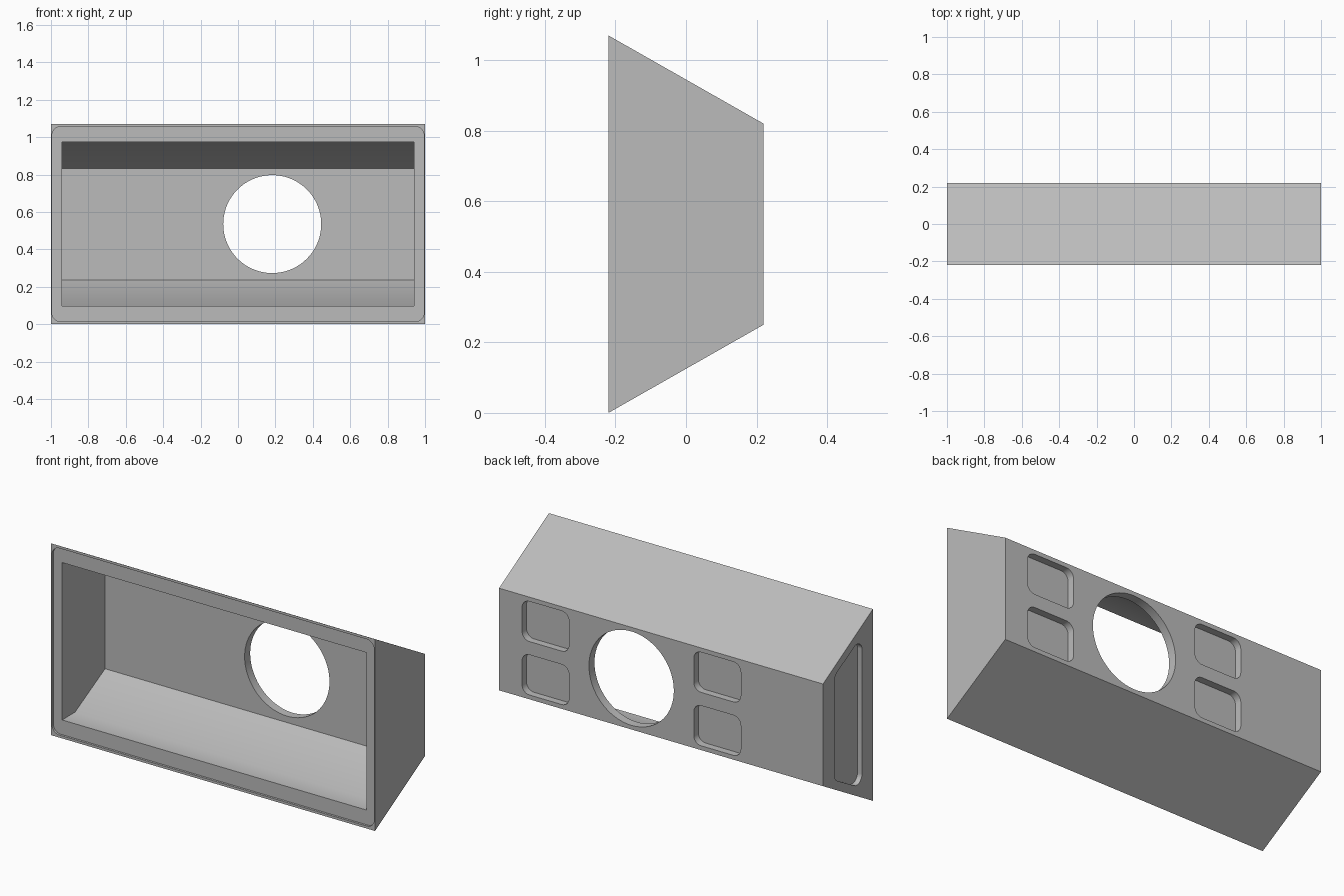
import bpy
import bmesh
import math
from mathutils import Vector

old = bpy.data.objects.get("Cube")
if old:
    bpy.data.objects.remove(old, do_unlink=True)

grey = bpy.data.materials.new("plain grey")
grey.use_nodes = True
COLOUR = (0.5, 0.5, 0.5, 1)
grey.diffuse_color = COLOUR
grey.node_tree.nodes["Principled BSDF"].inputs["Base Color"].default_value = COLOUR


def prism(name, outline, axis, start, end):
    """Extrude a 2D outline along x (outline is y, z) or y (outline is x, z)."""
    def place(p, d):
        return (d, p[0], p[1]) if axis == "x" else (p[0], d, p[1])
    bm = bmesh.new()
    face = bm.faces.new([bm.verts.new(place(p, start)) for p in outline])
    top = bmesh.ops.extrude_face_region(bm, geom=[face])
    shift = Vector(place((0, 0), end - start))
    verts = [v for v in top["geom"] if isinstance(v, bmesh.types.BMVert)]
    bmesh.ops.translate(bm, verts=verts, vec=shift)
    bmesh.ops.recalc_face_normals(bm, faces=bm.faces)
    mesh = bpy.data.meshes.new(name)
    bm.to_mesh(mesh)
    bm.free()
    mesh.materials.append(grey)
    obj = bpy.data.objects.new(name, mesh)
    bpy.context.collection.objects.link(obj)
    return obj


def rounded(corners, radius, steps=6):
    """Replace each corner of a convex outline by a tangent arc."""
    out = []
    pts = [Vector(c) for c in corners]
    for i, p in enumerate(pts):
        a = (pts[i - 1] - p).normalized()
        b = (pts[(i + 1) % len(pts)] - p).normalized()
        half = a.angle(b) / 2
        centre = p + (a + b).normalized() * radius / math.sin(half)
        first = p + a * radius / math.tan(half) - centre
        last = p + b * radius / math.tan(half) - centre
        for s in range(steps + 1):
            t = s / steps
            out.append(centre + first.lerp(last, t).normalized() * radius)
    return out


def box(x0, x1, z0, z1):
    return [(x0, z0), (x1, z0), (x1, z1), (x0, z1)]


def mirrored(half):
    """Complete a lower (y, z) profile by reflecting it about mid height."""
    return half + [(y, 2 * MID - z) for y, z in reversed(half)]


MID = 0.535
HOLE_X, HOLE_R = 0.183, 0.262

# tapered housing
housing = prism("housing", mirrored([(-0.22, 0), (0.22, 0.25)]), "x", -1, 1)

# front rim recess and main cavity
cutters = [
    prism("rim_recess", rounded(box(-0.994, 0.994, 0.014, 1.056), 0.045),
          "y", -0.3, -0.208),
    prism("cavity", mirrored([(-0.3, 0.096), (-0.094, 0.096), (0.171, 0.237)]),
          "x", -0.94, 0.94),
]

# round opening through the back wall
circle = [(HOLE_X + HOLE_R * math.cos(a), MID + HOLE_R * math.sin(a))
          for a in (math.tau * i / 72 for i in range(72))]
cutters.append(prism("round_opening", circle, "y", 0.1, 0.3))

# four shallow pockets on the back
for sx in (-1, 1):
    for sz in (-1, 1):
        cx, cz = HOLE_X + sx * 0.53, MID + sz * 0.149
        shape = box(cx - 0.145, cx + 0.145, cz - 0.112, cz + 0.112)
        cutters.append(prism("back_pocket", rounded(shape, 0.045), "y", 0.18, 0.3))

# tapered slot on one end
slot = mirrored([(-0.123, 0.11), (0.119, 0.245)])
cutters.append(prism("end_slot", rounded(slot, 0.045), "x", -1.1, -0.972))

bpy.context.view_layer.objects.active = housing
for cutter in cutters:
    cutter.hide_render = True
    mod = housing.modifiers.new(cutter.name, "BOOLEAN")
    mod.operation = "DIFFERENCE"
    mod.solver = "EXACT"
    mod.object = cutter
    bpy.ops.object.modifier_apply(modifier=mod.name)
    bpy.data.objects.remove(cutter, do_unlink=True)

bpy.ops.object.select_all(action="DESELECT")
housing.select_set(True)
bpy.ops.object.shade_smooth_by_angle(angle=math.radians(30))
